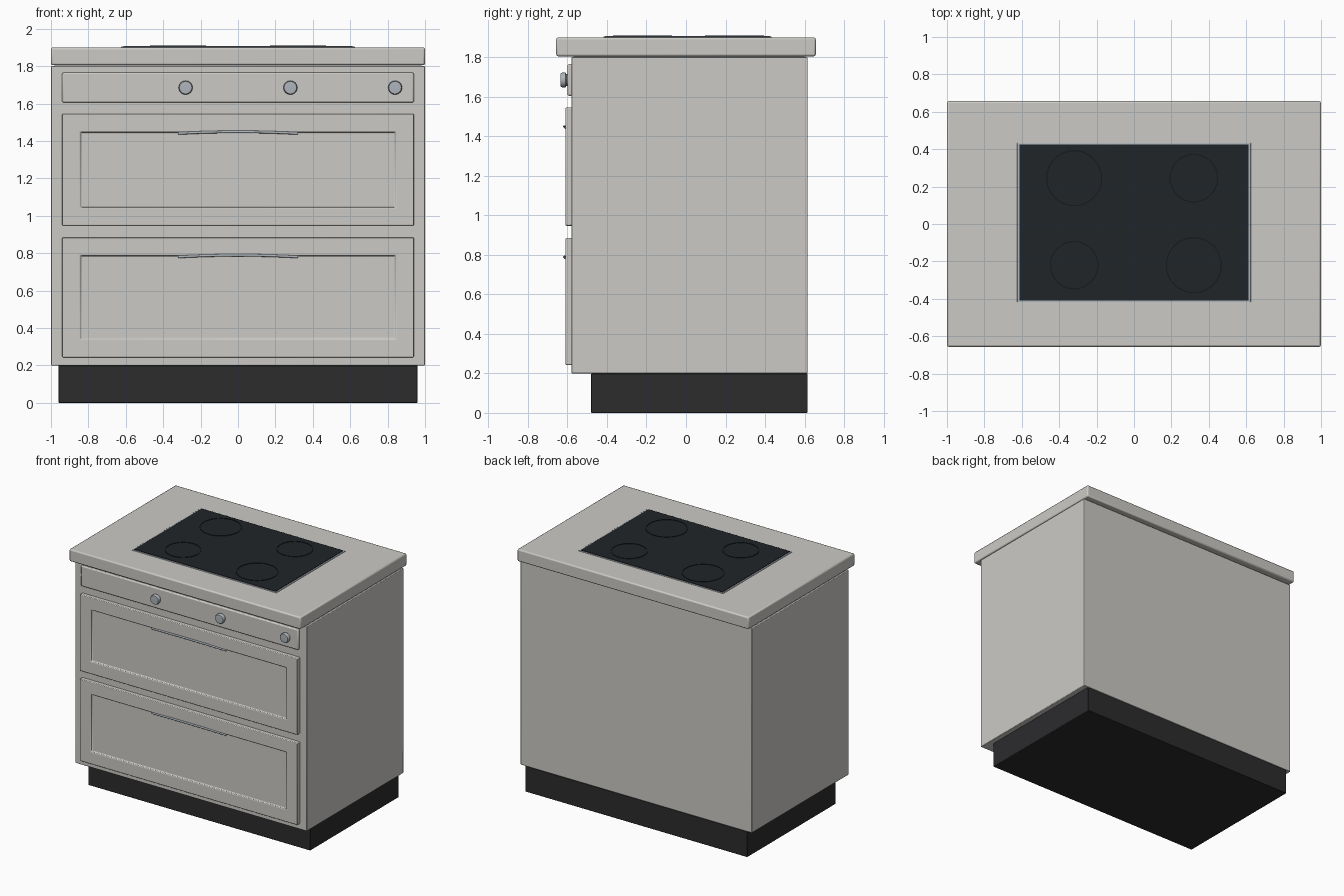
import bpy, bmesh, math
from mathutils import Matrix, Vector

if "Cube" in bpy.data.objects:
    bpy.data.objects.remove(bpy.data.objects["Cube"])


def material(name, rgb):
    m = bpy.data.materials.new(name)
    m.diffuse_color = (*rgb, 1)
    m.use_nodes = True
    m.node_tree.nodes["Principled BSDF"].inputs["Base Color"].default_value = m.diffuse_color
    return m


SHELL = material("warm_grey", (0.60, 0.59, 0.56))
DARK = material("plinth_black", (0.025, 0.025, 0.027))
GLASS = material("black_glass", (0.014, 0.018, 0.021))
RING = material("ring_black", (0.008, 0.009, 0.01))
METAL = material("satin_metal", (0.42, 0.46, 0.50))


def finish(obj, mat, bevel=0, segments=2):
    obj.data.materials.append(mat)
    if bevel:
        mod = obj.modifiers.new("edge", 'BEVEL')
        mod.width, mod.segments = bevel, segments
        mod.limit_method = 'ANGLE'
    bpy.ops.object.select_all(action='DESELECT')
    obj.select_set(True)
    bpy.context.view_layer.objects.active = obj
    if obj.type == 'MESH':
        bpy.ops.object.shade_smooth_by_angle(angle=math.radians(35))
    return obj


def mesh_object(name, bm):
    me = bpy.data.meshes.new(name)
    bm.to_mesh(me)
    bm.free()
    obj = bpy.data.objects.new(name, me)
    bpy.context.collection.objects.link(obj)
    return obj


def box(name, lo, hi, mat, bevel=0.004, recess=None):
    """Box between two corners; recess = (border, depth) sinks the front face."""
    lo, hi = Vector(lo), Vector(hi)
    bm = bmesh.new()
    bmesh.ops.create_cube(bm, size=1, matrix=Matrix.Translation((lo + hi) / 2)
                          @ Matrix.Diagonal((*(hi - lo), 1)))
    if recess:
        bm.normal_update()
        front = [min(bm.faces, key=lambda f: f.normal.y)]
        bmesh.ops.inset_individual(bm, faces=front, thickness=recess[0], use_even_offset=True)
        bmesh.ops.inset_individual(bm, faces=front, thickness=0.003, depth=-recess[1],
                                   use_even_offset=True)
    return finish(mesh_object(name, bm), mat, bevel)


def lathe(name, profile, place, mat, steps=48, closed=False):
    """Spin an (r, z) profile about z, then place it."""
    bm = bmesh.new()
    vs = [bm.verts.new((r, 0, z)) for r, z in profile]
    es = [bm.edges.new(p) for p in zip(vs, vs[1:])]
    if closed:
        es.append(bm.edges.new((vs[-1], vs[0])))
    bmesh.ops.spin(bm, geom=vs + es, axis=(0, 0, 1), cent=(0, 0, 0),
                   angle=math.tau, steps=steps)
    bmesh.ops.remove_doubles(bm, verts=bm.verts, dist=1e-5)
    bmesh.ops.recalc_face_normals(bm, faces=bm.faces)
    bm.transform(place)
    return finish(mesh_object(name, bm), mat)


# Carcass, plinth and worktop
box("plinth", (-0.96, -0.48, 0), (0.96, 0.615, 0.2), DARK)
box("cabinet_body", (-1, -0.58, 0.2), (1, 0.615, 1.8), SHELL)
box("worktop", (-1, -0.657, 1.805), (1, 0.657, 1.9), SHELL, 0.01)
box("worktop_support", (-0.98, -0.57, 1.79), (0.98, 0.6, 1.81), SHELL, 0)

# Control panel and knobs
box("control_panel", (-0.94, -0.6, 1.605), (0.94, -0.575, 1.765), SHELL, 0.008)
for i, x in enumerate((-0.28, 0.28, 0.84)):
    lathe(f"knob_{i + 1}",
          [(0, 0), (0.031, 0), (0.031, 0.008), (0.037, 0.012), (0.037, 0.03),
           (0.033, 0.036), (0, 0.038)],
          Matrix.Translation((x, -0.598, 1.685)) @ Matrix.Rotation(math.pi / 2, 4, 'X'),
          METAL)

# Drawers with recessed fronts and bowed bar handles
for label, z0, z1 in (("lower", 0.243, 0.885), ("upper", 0.947, 1.545)):
    box(f"{label}_drawer_front", (-0.94, -0.61, z0), (0.94, -0.575, z1), SHELL,
        0.005, recess=(0.097, 0.012))
    zh = z1 - 0.105
    cu = bpy.data.curves.new(f"{label}_handle", 'CURVE')
    cu.dimensions = '3D'
    cu.bevel_depth, cu.bevel_resolution, cu.use_fill_caps = 0.007, 3, True
    sp = cu.splines.new('POLY')
    n = 17
    sp.points.add(n - 1)
    for i, p in enumerate(sp.points):
        t = 2 * i / (n - 1) - 1
        bow = 1 - t * t
        p.co = (0.32 * t, -0.603 - 0.012 * bow, zh + 0.009 * bow, 1)
    handle = bpy.data.objects.new(f"{label}_handle", cu)
    bpy.context.collection.objects.link(handle)
    finish(handle, METAL)

# Hob: metal trim, glass plate and four cooking rings
box("hob_trim", (-0.625, -0.418, 1.89), (0.625, 0.433, 1.904), METAL, 0.002)
box("hob_glass", (-0.613, -0.41, 1.895), (0.613, 0.425, 1.908), GLASS, 0.002)
for i, (x, y, r) in enumerate(((-0.32, 0.245, 0.15), (0.32, 0.245, 0.13),
                               (-0.32, -0.22, 0.13), (0.32, -0.22, 0.15))):
    lathe(f"cooking_ring_{i + 1}",
          [(r - 0.006, 1.906), (r, 1.906), (r, 1.911), (r - 0.006, 1.911)],
          Matrix.Translation((x, y, 0)), RING, closed=True)
